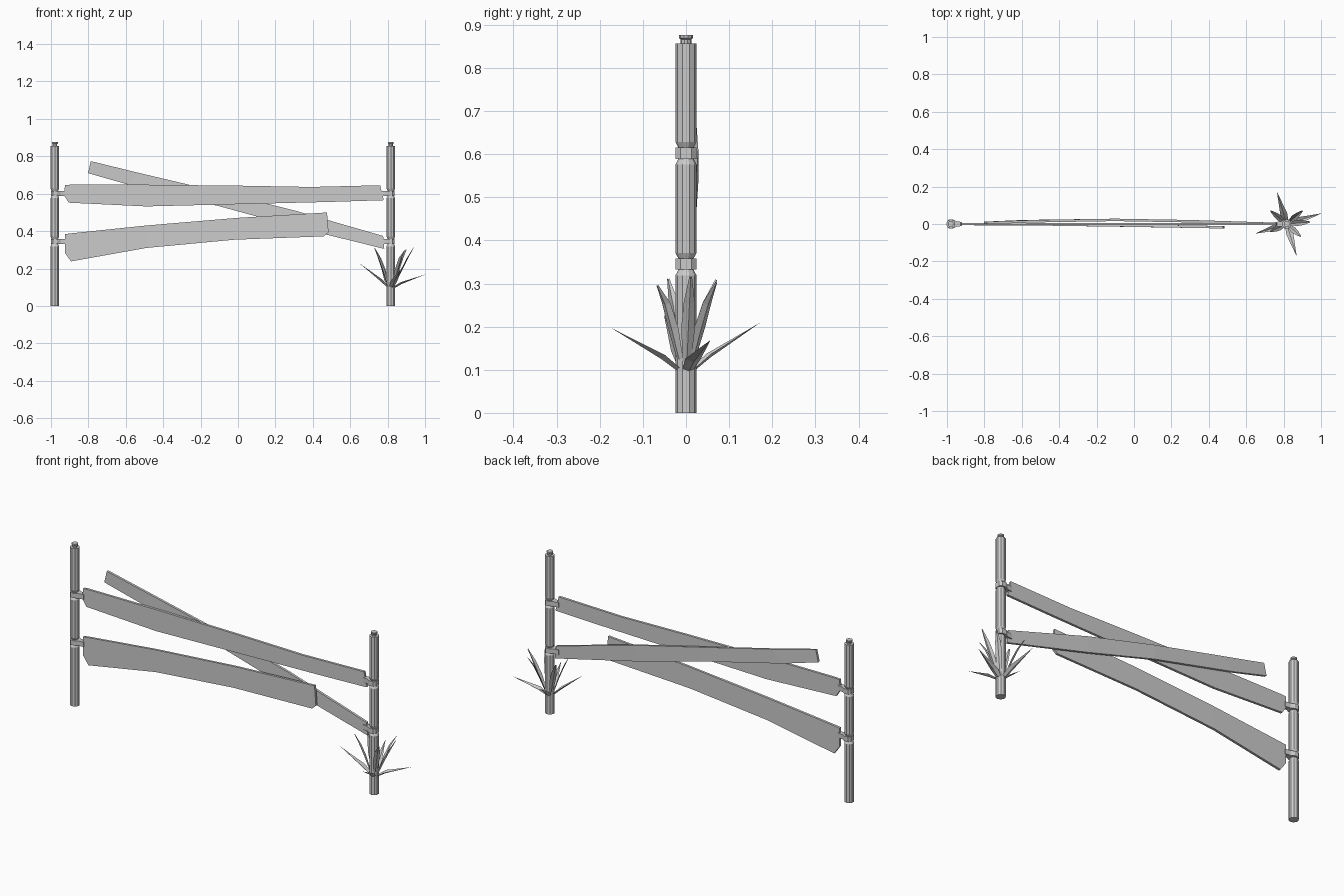
import bpy
from math import sin, cos, pi, radians
from mathutils import Vector

if "Cube" in bpy.data.objects:
    bpy.data.objects.remove(bpy.data.objects["Cube"])

LEFT_X, RIGHT_X = -0.979, 0.817
BRACKET_Z = (0.345, 0.602)


def make(name, verts, faces):
    mesh = bpy.data.meshes.new(name)
    mesh.from_pydata([tuple(v) for v in verts], [], faces)
    mesh.update()
    ob = bpy.data.objects.new(name, mesh)
    bpy.context.collection.objects.link(ob)
    return ob


def loft(name, rings):
    """Closed skin over rings of equal vertex count."""
    n = len(rings[0])
    verts = [v for ring in rings for v in ring]
    faces = [(i * n + j, i * n + (j + 1) % n, (i + 1) * n + (j + 1) % n, (i + 1) * n + j)
             for i in range(len(rings) - 1) for j in range(n)]
    last = (len(rings) - 1) * n
    faces += [tuple(reversed(range(n))), tuple(range(last, last + n))]
    return make(name, verts, faces)


def circle(x, z, r, n=10):
    return [(x + r * cos(pi / 2 + 2 * pi * i / n), r * sin(pi / 2 + 2 * pi * i / n), z)
            for i in range(n)]


def post(name, x):
    r, g = 0.0245, 0.017
    profile = [(0, r)]
    for z in BRACKET_Z:  # groove for each bracket
        profile += [(z - 0.026, r), (z - 0.012, g), (z + 0.012, g), (z + 0.026, r)]
    profile += [(0.856, r), (0.856, 0.0125), (0.866, 0.0125), (0.869, 0.0163), (0.876, 0.0163)]
    loft(name, [circle(x, z, rad) for z, rad in profile])


def bracket(name, x, z, side):
    # collar round the post, drawn out to a squared tab that holds the rail
    outline = [(-0.021, -0.013), (-0.010, -0.0245), (0.012, -0.0245), (0.030, -0.014),
               (0.060, -0.011), (0.060, 0.011), (0.030, 0.014), (0.012, 0.0245),
               (-0.010, 0.0245), (-0.021, 0.013)]
    if side < 0:
        outline = outline[::-1]
    loft(name, [[(x + side * a, b, z + h) for a, b in outline] for h in (-0.013, 0.013)])


def plank(name, sections, t=0.0065):
    # section: top x, top z, bottom x, bottom z, centre y
    loft(name, [[(xt, y - t, zt), (xt, y + t, zt), (xb, y + t, zb), (xb, y - t, zb)]
                for xt, zt, xb, zb, y in sections])


def leaf(name, angle, spine):
    """Folded blade; spine: (reach, height, half width), closing in a point."""
    a = radians(angle)
    out, side = Vector((cos(a), sin(a), 0)), Vector((-sin(a), cos(a), 0))
    centre = Vector((RIGHT_X, 0, 0))
    verts = []
    for reach, z, w in spine:
        p = centre + out * reach + Vector((0, 0, z))
        fold = (Vector((0, 0, 1)) - out * 0.5) * w * 0.45
        verts += [p - side * w + fold, p, p + side * w + fold]
    faces = []
    for i in range(len(spine) - 1):
        for j in (0, 1):
            k = 3 * i + j
            faces.append((k, k + 3, k + 4, k + 1))
    make(name, verts, faces)


# posts and brackets
for label, x, side in (("left", LEFT_X, 1), ("right", RIGHT_X, -1)):
    post(label + "_post", x)
    for level, z in zip(("lower", "upper"), BRACKET_Z):
        bracket(f"{label}_{level}_bracket", x, z, side)

# weathered rails
plank("upper_rail", [
    (-0.925, 0.646, -0.930, 0.592, 0), (-0.900, 0.648, -0.905, 0.552, 0),
    (-0.49, 0.648, -0.49, 0.532, 0), (0, 0.643, 0, 0.544, 0),
    (0.39, 0.636, 0.49, 0.556, 0), (0.760, 0.645, 0.776, 0.565, 0),
    (0.765, 0.612, 0.778, 0.570, 0)])
plank("lower_rail", [
    (-0.925, 0.384, -0.925, 0.283, 0), (-0.893, 0.388, -0.893, 0.238, 0),
    (-0.49, 0.430, -0.49, 0.310, -0.002), (0, 0.471, -0.02, 0.354, -0.009),
    (0.450, 0.498, 0.460, 0.372, -0.017), (0.476, 0.500, 0.484, 0.395, -0.018)])
plank("fallen_rail", [
    (-0.787, 0.774, -0.802, 0.710, 0.006), (-0.525, 0.710, -0.595, 0.651, 0.015),
    (-0.10, 0.610, -0.10, 0.533, 0.022), (0.30, 0.511, 0.30, 0.424, 0.015),
    (0.776, 0.374, 0.782, 0.305, 0)])

# spiky plant: wide low leaves
for i, (ang, reach, z) in enumerate([(17, 0.192, 0.168), (107, 0.178, 0.208),
                                     (197, 0.173, 0.226), (287, 0.178, 0.195)]):
    leaf(f"low_leaf_{i + 1}", ang, [(0.008, 0.088, 0.012),
                                    (0.06, 0.095 + (z - 0.095) * 0.30, 0.019),
                                    (reach, z, 0.0005)])

# spiky plant: steep inner leaves
for i, (ang, reach, z) in enumerate([(5, 0.125, 0.315), (40, 0.110, 0.302), (141, 0.112, 0.308),
                                     (205, 0.098, 0.310), (318, 0.100, 0.295)]):
    leaf(f"upright_leaf_{i + 1}", ang, [(0.010, 0.085, 0.007), (reach * 0.48, 0.19, 0.016),
                                        (reach * 0.72, 0.25, 0.013), (reach, z, 0.003)])
